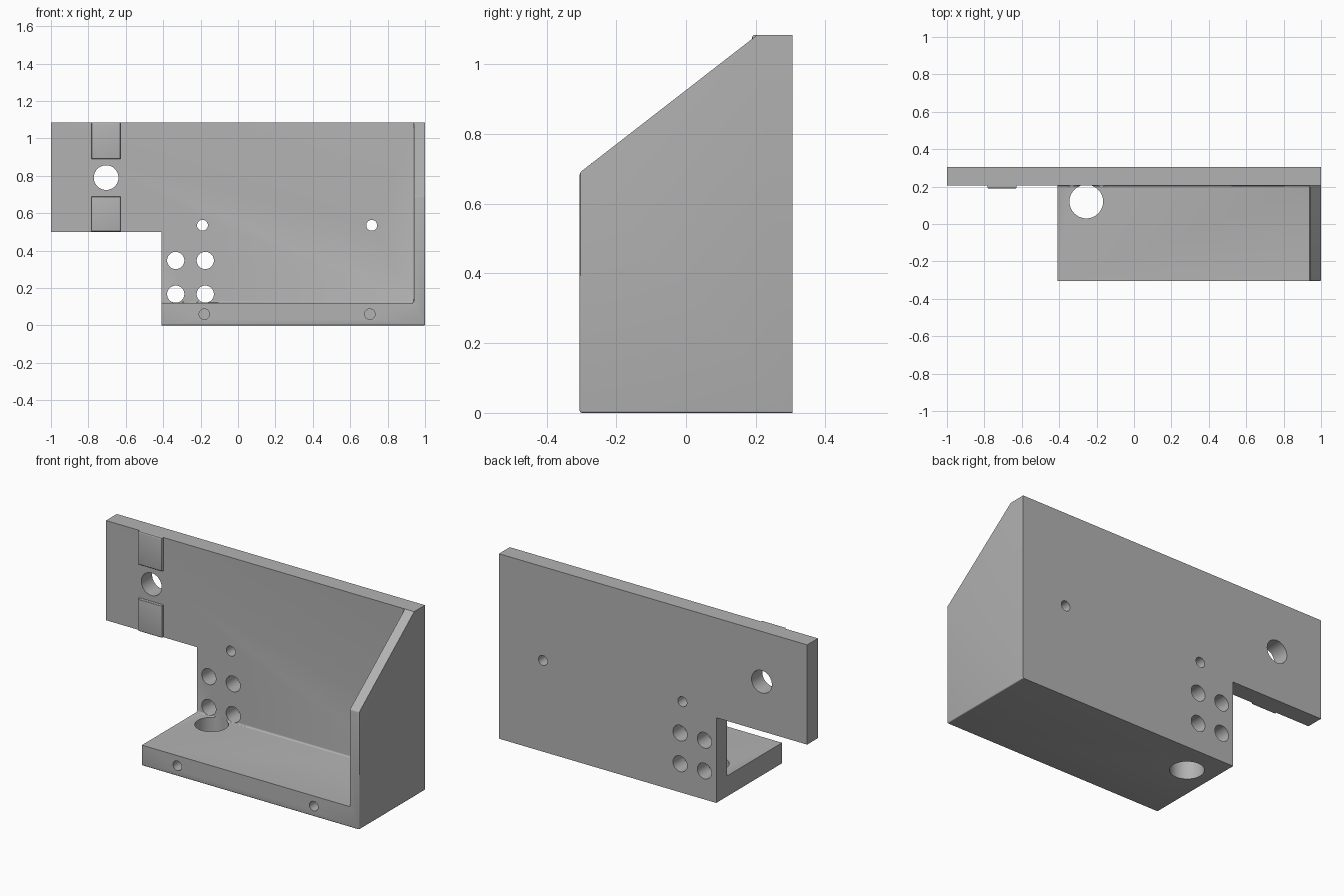
import bpy, bmesh, math
from mathutils import Vector, Matrix

cube = bpy.data.objects.get("Cube")
if cube:
    bpy.data.objects.remove(cube, do_unlink=True)

grey = bpy.data.materials.new("machined grey")
grey.use_nodes = True
colour = (0.45, 0.45, 0.45, 1)
grey.diffuse_color = colour
grey.node_tree.nodes["Principled BSDF"].inputs["Base Color"].default_value = colour


def finish(name, bm):
    bmesh.ops.recalc_face_normals(bm, faces=bm.faces[:])
    mesh = bpy.data.meshes.new(name)
    bm.to_mesh(mesh)
    bm.free()
    mesh.materials.append(grey)
    ob = bpy.data.objects.new(name, mesh)
    bpy.context.collection.objects.link(ob)
    return ob


def box(name, lo, hi, bevel=0.0, keep=lambda e: True):
    lo, hi = Vector(lo), Vector(hi)
    bm = bmesh.new()
    bmesh.ops.create_cube(bm, size=1)
    for v in bm.verts:
        v.co = (lo + hi) / 2 + v.co * (hi - lo)
    if bevel:
        bmesh.ops.bevel(bm, geom=[e for e in bm.edges if keep(e)], offset=bevel,
                        segments=3, profile=0.5, affect='EDGES')
    return finish(name, bm)


def drill(name, centre, radius, depth, axis):
    bm = bmesh.new()
    turn = Matrix.Rotation(math.pi / 2, 4, 'X') if axis == 'Y' else Matrix()
    bmesh.ops.create_cone(bm, cap_ends=True, segments=48, radius1=radius, radius2=radius,
                          depth=depth, matrix=Matrix.Translation(centre) @ turn)
    return finish(name, bm)


def cut(target, cutter):
    cutter.hide_render = True
    mod = target.modifiers.new("cut", 'BOOLEAN')
    mod.operation = 'DIFFERENCE'
    mod.solver = 'EXACT'
    mod.object = cutter
    bpy.context.view_layer.objects.active = target
    bpy.ops.object.modifier_apply(modifier=mod.name)
    bpy.data.objects.remove(cutter, do_unlink=True)


TOP, BACK, FRONT, PLATE = 1.085, 0.305, -0.305, 0.205
END, SHELF, WALL, ARM = -0.41, 0.12, 0.94, 0.5

# Solid stock: sloped side profile extruded along the width
bm = bmesh.new()
profile = [(FRONT, 0), (BACK, 0), (BACK, TOP), (PLATE, TOP), (FRONT, 0.69)]
face = bm.faces.new([bm.verts.new((-1, y, z)) for y, z in profile])
ext = bmesh.ops.extrude_face_region(bm, geom=[face], use_keep_orig=True)
bmesh.ops.translate(bm, vec=(2, 0, 0), verts=[g for g in ext["geom"] if isinstance(g, bmesh.types.BMVert)])
edges = []
for e in bm.edges:
    mid = (e.verts[0].co + e.verts[1].co) / 2
    if (mid.z < 0.01 and mid.y < 0.3 and mid.x > -0.9) or (mid.y < -0.3 and mid.x > -0.9):
        edges.append(e)
bmesh.ops.bevel(bm, geom=edges, offset=0.006, segments=3, profile=0.5, affect='EDGES')
bracket = finish("bracket_body", bm)

# Open pocket with small inner fillets, and the notch under the arm
cut(bracket, box("pocket_cutter", (-1.2, -0.6, SHELF), (WALL, PLATE, 1.5), 0.008))
cut(bracket, box("notch_cutter", (-1.3, -0.7, -0.2), (END, 0.6, ARM)))

# Holes through the back plate
plate_holes = [(-0.705, 0.79, 0.066), (-0.19, 0.535, 0.029), (0.715, 0.535, 0.029)]
plate_holes += [(x, z, 0.046) for x in (-0.333, -0.175) for z in (0.167, 0.347)]
for x, z, r in plate_holes:
    cut(bracket, drill("plate_drill", (x, 0.255, z), r, 0.2, 'Y'))

# Blind holes in the shelf front, and the large hole through the shelf
for x in (-0.18, 0.705):
    cut(bracket, drill("front_drill", (x, FRONT, 0.06), 0.028, 0.3, 'Y'))
cut(bracket, drill("shelf_drill", (-0.255, 0.12, 0.03), 0.09, 0.2, 'Z'))


# Raised pads above and below the arm hole, rounded along the front edges
def pad_edge(e):
    a, b = (v.co for v in e.verts)
    return a.y < 0.2 and b.y < 0.2


pads = [box(name, (-0.783, 0.19, lo), (-0.628, PLATE + 0.01, hi), 0.007, pad_edge)
        for name, lo, hi in (("upper_pad", 0.89, TOP), ("lower_pad", ARM, 0.69))]

# Smooth the hole walls and keep the machined edges sharp
for ob in [bracket] + pads:
    ob.data.shade_smooth()
    ob.data.set_sharp_from_angle(angle=math.radians(30))
